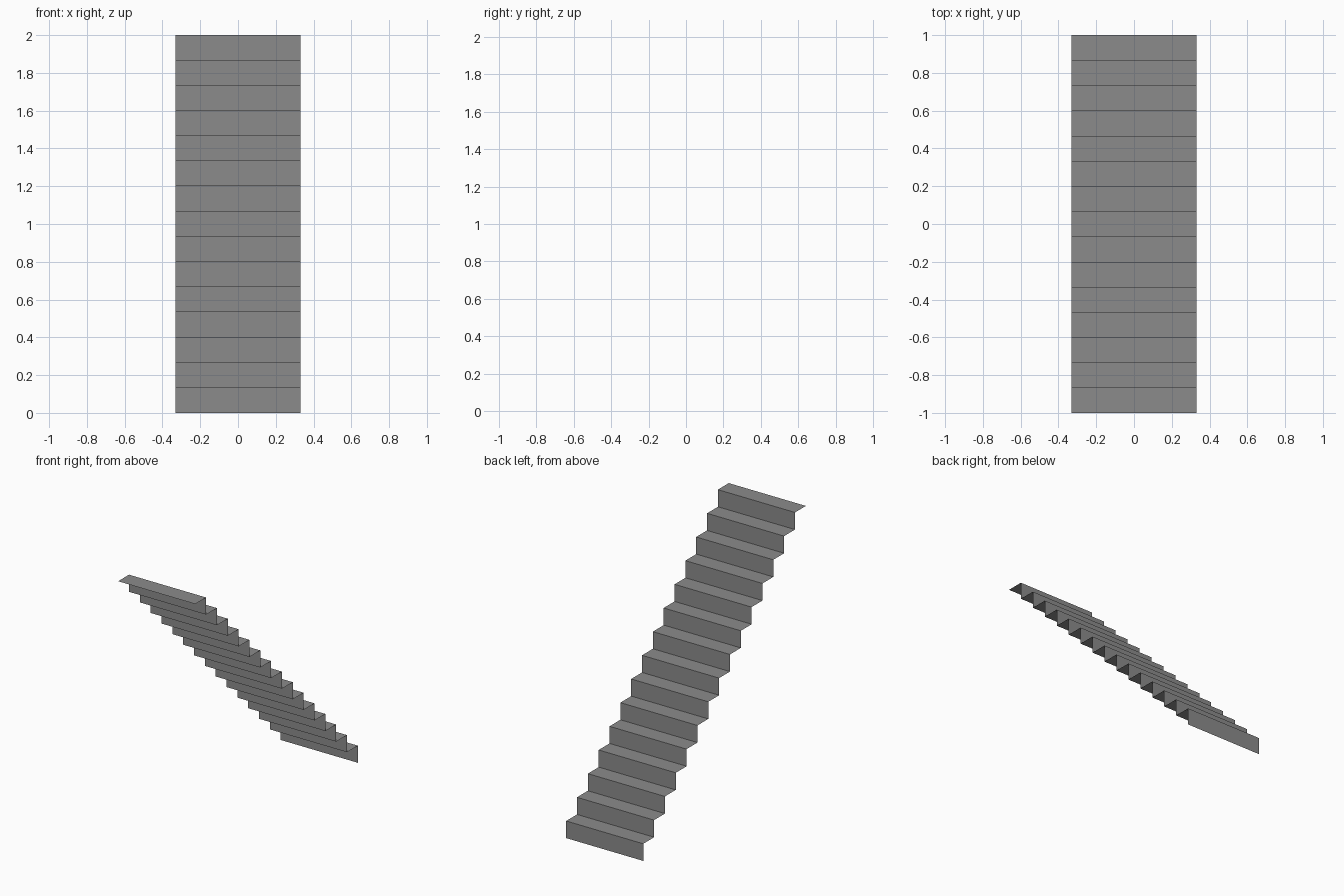
import bpy, bmesh

if "Cube" in bpy.data.objects:
    bpy.data.objects.remove(bpy.data.objects["Cube"])

STEPS = 15
SIZE = 2.0 / STEPS      # rise and run are equal
HALF_WIDTH = 0.332

grey = bpy.data.materials.new("stair grey")
grey.diffuse_color = (0.26, 0.26, 0.26, 1)
grey.use_nodes = True
grey.node_tree.nodes["Principled BSDF"].inputs["Base Color"].default_value = grey.diffuse_color

# Zigzag side profile: foot at the back (+y), climbing towards the front (-y)
profile = [(1.0, 0.0)]
for i in range(STEPS):
    y = 1.0 - i * SIZE
    z = (i + 1) * SIZE
    profile += [(y, z), (y - SIZE, z)]      # riser, then tread

# Sweep the profile across the width as a thin open sheet
bm = bmesh.new()
rows = [[bm.verts.new((x, y, z)) for x in (-HALF_WIDTH, HALF_WIDTH)]
        for y, z in profile]
for (a, b), (c, d) in zip(rows, rows[1:]):
    bm.faces.new((b, a, c, d))              # normals face up and back
bm.normal_update()

mesh = bpy.data.meshes.new("staircase")
bm.to_mesh(mesh)
bm.free()
mesh.materials.append(grey)
stairs = bpy.data.objects.new("staircase", mesh)
bpy.context.collection.objects.link(stairs)
